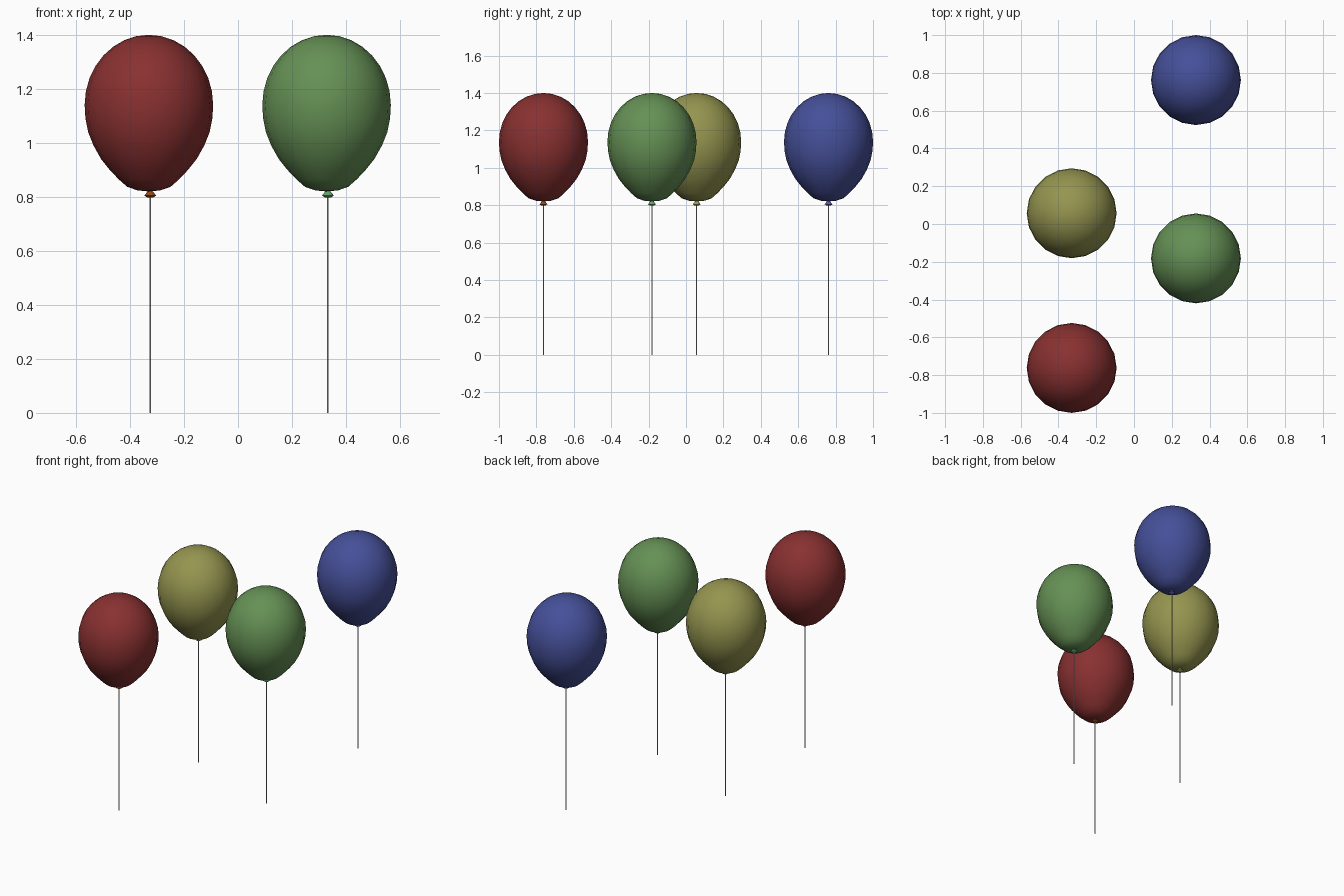
import bpy
import bmesh
from math import cos, sin, pi, radians

if "Cube" in bpy.data.objects:
    bpy.data.objects.remove(bpy.data.objects["Cube"])


def material(name, rgb):
    m = bpy.data.materials.new(name)
    m.diffuse_color = (*rgb, 1)
    m.use_nodes = True
    m.node_tree.nodes["Principled BSDF"].inputs["Base Color"].default_value = m.diffuse_color
    return m


def lathe(name, profile, loc, sides, mat=None, angle=60):
    """Revolve (radius, z) points, top to bottom, about a vertical axis."""
    bm = bmesh.new()
    rings = []
    for r, z in profile:
        if r == 0:
            rings.append([bm.verts.new((0, 0, z))] * sides)
        else:
            rings.append([bm.verts.new((r * cos(2 * pi * i / sides),
                                        r * sin(2 * pi * i / sides), z))
                          for i in range(sides)])
    for a, b in zip(rings, rings[1:]):
        for i in range(sides):
            j = (i + 1) % sides
            corners = list(dict.fromkeys((a[i], b[i], b[j], a[j])))
            bm.faces.new(corners)
    bmesh.ops.recalc_face_normals(bm, faces=bm.faces)
    mesh = bpy.data.meshes.new(name)
    bm.to_mesh(mesh)
    bm.free()
    ob = bpy.data.objects.new(name, mesh)
    bpy.context.collection.objects.link(ob)
    ob.location = loc
    if mat:
        mesh.materials.append(mat)
    bpy.ops.object.select_all(action='DESELECT')
    ob.select_set(True)
    bpy.context.view_layer.objects.active = ob
    bpy.ops.object.shade_smooth_by_angle(angle=radians(angle))
    return ob


# Balloon outline: elliptical dome on top, tapering to a rounded bottom
R, MID, TOP = 0.238, 1.14, 1.40
dome = [(0, TOP)] + [(R * sin(t), MID + (TOP - MID) * cos(t))
                     for t in (pi / 16 * k for k in range(1, 9))]
taper = [(0.235, 1.09), (0.225, 1.04), (0.205, 0.99), (0.177, 0.94),
         (0.145, 0.90), (0.112, 0.865), (0.08, 0.837), (0.042, 0.824), (0, 0.82)]
knot_profile = [(0, 0.826), (0.006, 0.824), (0.022, 0.805), (0.012, 0.798), (0, 0.797)]
string_profile = [(0, 0.80), (0.003, 0.80), (0.003, 0), (0, 0)]

# colour, position, balloon colour, knot colour
balloons = [
    ("red", -0.33, -0.762, (0.25, 0.03, 0.03), (0.30, 0.07, 0.01)),
    ("yellow", -0.33, 0.057, (0.30, 0.30, 0.08), (0.35, 0.33, 0.11)),
    ("green", 0.328, -0.182, (0.13, 0.28, 0.09), (0.13, 0.38, 0.16)),
    ("blue", 0.328, 0.762, (0.06, 0.08, 0.32), (0.12, 0.11, 0.40)),
]

for name, x, y, rgb, knot_rgb in balloons:
    lathe(name + "_balloon", dome + taper, (x, y, 0), 20, material(name, rgb))
    # knot and string hang slightly off the balloon axis
    hang = (x + 0.005, y, 0)
    lathe(name + "_knot", knot_profile, hang, 10, material(name + "_knot", knot_rgb), 40)
    lathe(name + "_string", string_profile, hang, 6)
